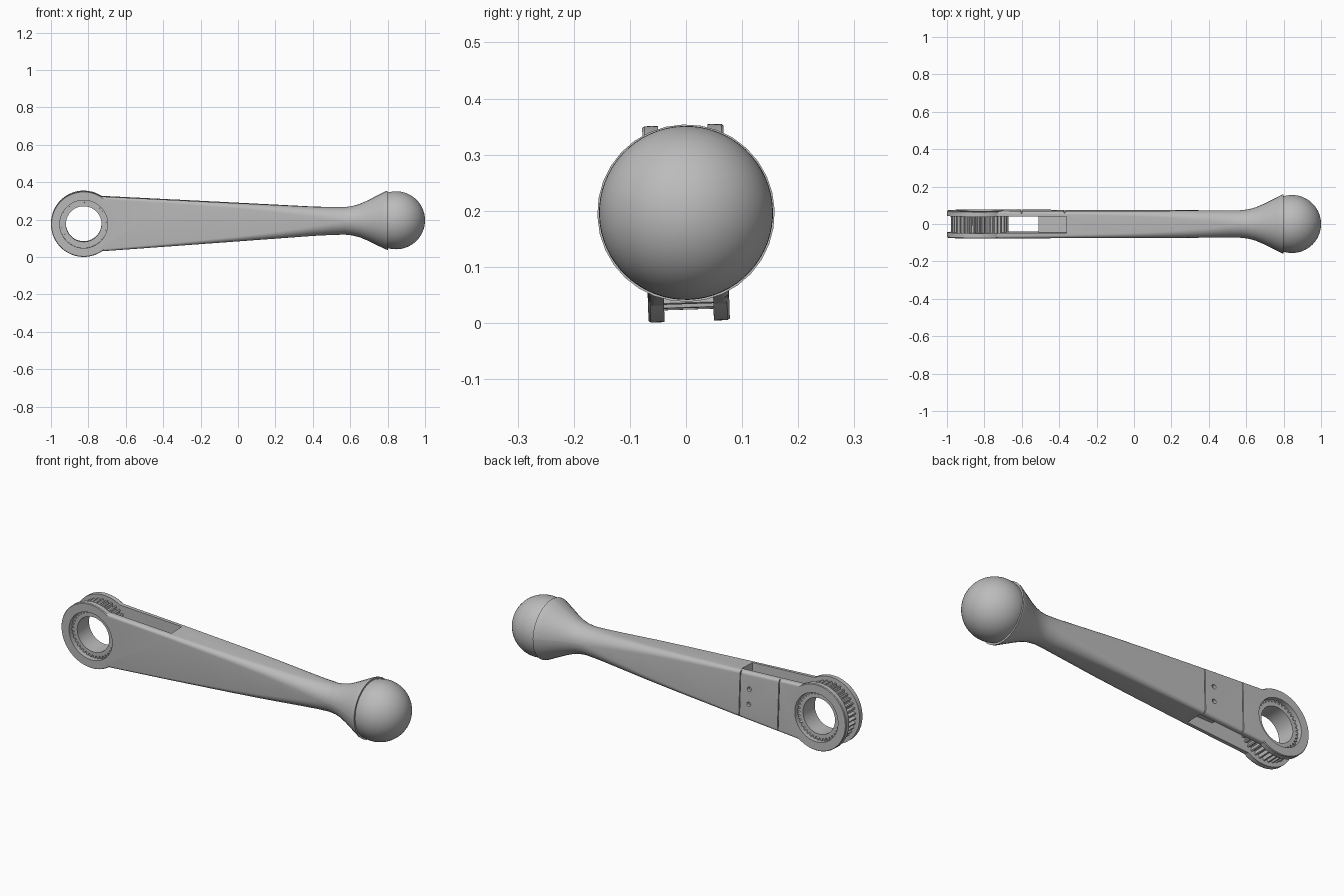
import bpy, bmesh, math
from mathutils import Matrix, Vector

if "Cube" in bpy.data.objects:
    bpy.data.objects.remove(bpy.data.objects["Cube"], do_unlink=True)

steel = bpy.data.materials.new("satin_grey")
steel.use_nodes = True
GREY = (0.5, 0.5, 0.5, 1)
steel.diffuse_color = GREY
bsdf = steel.node_tree.nodes["Principled BSDF"]
bsdf.inputs["Base Color"].default_value = GREY
bsdf.inputs["Roughness"].default_value = 0.5

# The lever is built along its own axis, then pitched and rolled slightly
POSE = (Matrix.Translation((0, 0, 0.187)) @ Matrix.Rotation(-0.011, 4, 'Y')
        @ Matrix.Rotation(math.radians(1.9), 4, 'X'))
HUB_X = -0.825
INNER, OUTER = 0.044, 0.0725     # cheek faces, measured from the middle plane


def make(name, bm):
    bmesh.ops.recalc_face_normals(bm, faces=bm.faces)
    mesh = bpy.data.meshes.new(name)
    bm.to_mesh(mesh)
    bm.free()
    mesh.materials.append(steel)
    ob = bpy.data.objects.new(name, mesh)
    bpy.context.collection.objects.link(ob)
    ob.matrix_world = POSE
    return ob


def bridge(bm, rings, closed):
    """Quads between successive vertex rings."""
    pairs = list(zip(rings, rings[1:] + rings[:1])) if closed else list(zip(rings, rings[1:]))
    for a, b in pairs:
        for i in range(len(a)):
            j = (i + 1) % len(a)
            bm.faces.new((a[i], a[j], b[j], b[i]))


def prism(name, points, y0, y1):
    """Outline in x and z, extruded along y."""
    bm = bmesh.new()
    rings = [[bm.verts.new((x, y, z)) for x, z in points] for y in (y0, y1)]
    bridge(bm, rings, False)
    for ring in rings:
        bm.faces.new(ring)
    return make(name, bm)


def box(name, x0, x1, y0, y1, z):
    return prism(name, [(x0, -z), (x1, -z), (x1, z), (x0, z)], y0, y1)


def disc(name, x, z, r, y0, y1, n):
    turn = [math.tau * k / n for k in range(n)]
    return prism(name, [(x + r * math.cos(a), z + r * math.sin(a)) for a in turn], y0, y1)


def tube(name, profile, n, groove=0):
    """Closed (radius, y) profile spun about the hub; groove cuts splines outside."""
    bm = bmesh.new()
    rings = []
    for k in range(n):
        a = math.tau * k / n
        ring = []
        for r, y in profile:
            if r > 0.12 and k % 4 > 1:
                r -= groove
            ring.append(bm.verts.new((HUB_X + r * math.cos(a), y, r * math.sin(a))))
        rings.append(ring)
    bridge(bm, rings, True)
    return make(name, bm)


# Handle: rounded rectangle blending into a round neck and flared collar
def section(bm, x, width, height, radius, steps=8):
    ring = []
    for q in range(4):
        sy, sz = [(1, 1), (-1, 1), (-1, -1), (1, -1)][q]
        for s in range(steps + 1):
            a = math.pi / 2 * (q + s / steps)
            ring.append(bm.verts.new((x, sy * (width - radius) + radius * math.cos(a),
                                      sz * (height - radius) + radius * math.sin(a))))
    return ring


stations = [(-0.74, 0.147, 0.012), (-0.36, 0.124, 0.018), (0, 0.102, 0.028),
            (0.2, 0.09, 0.038), (0.4, 0.078, 0.054), (0.5, 0.0745, 0.066)]
bm = bmesh.new()
rings = [section(bm, x, OUTER, h, r) for x, h, r in stations]
for x, r in [(0.57, 0.0735), (0.61, 0.078), (0.65, 0.089), (0.69, 0.106),
             (0.73, 0.126), (0.77, 0.146), (0.79, 0.156), (0.8, 0.158)]:
    rings.append(section(bm, x, r, r, r * 0.995))
bridge(bm, rings, False)
bm.faces.new(rings[0])
bm.faces.new(rings[-1])
bmesh.ops.remove_doubles(bm, verts=bm.verts, dist=0.00001)
handle = make("handle", bm)

# Fork slot with pockets above and below a centre block, cover seams, screw holes
cutters = [
    prism("slot_cutter", [(-1.1, -0.3), (-0.36, -0.3), (-0.36, -0.07), (-0.51, -0.07),
                          (-0.51, 0.07), (-0.36, 0.07), (-0.36, 0.3), (-1.1, 0.3)],
          -INNER, INNER),
    disc("hub_cutter", HUB_X, 0, 0.15, -0.2, 0.2, 64),
]
for x in (-0.6, -0.37):
    cutters.append(box("seam_cutter", x - 0.0025, x + 0.0025, 0.062, 0.1, 0.2))
for z in (-0.04, 0.04):
    cutters.append(disc("screw_cutter", -0.425, z, 0.012, 0.055, 0.1, 20))
for c in cutters:
    c.hide_render = True
    mod = handle.modifiers.new(c.name, 'BOOLEAN')
    mod.operation = 'DIFFERENCE'
    mod.solver = 'EXACT'
    mod.object = c
bpy.context.view_layer.update()
graph = bpy.context.evaluated_depsgraph_get()
cut_mesh = bpy.data.meshes.new_from_object(handle.evaluated_get(graph))
handle.modifiers.clear()
handle.data = cut_mesh
for c in cutters:
    bpy.data.objects.remove(c, do_unlink=True)

# Hub cheeks with chamfered rims, and the splined sleeve between them
parts = [handle]
for name, side in (("front_cheek", -1), ("back_cheek", 1)):
    outline = [(0.128, INNER), (0.175, INNER), (0.175, OUTER - 0.004),
               (0.172, OUTER), (0.128, OUTER)]
    parts.append(tube(name, [(r, side * y) for r, y in outline], 96))
parts.append(tube("splined_sleeve", [(0.095, -0.05), (0.13, -0.05), (0.13, -INNER),
                                     (0.154, -INNER), (0.154, INNER), (0.13, INNER),
                                     (0.13, 0.05), (0.095, 0.05)], 144, 0.016))

# Ball knob
bm = bmesh.new()
bmesh.ops.create_uvsphere(bm, u_segments=64, v_segments=32, radius=0.155,
                          matrix=Matrix.Translation(Vector((0.845, 0, 0)))
                          @ Matrix.Rotation(math.pi / 2, 4, 'Y'))
parts.append(make("ball_knob", bm))

for ob in parts:
    bpy.ops.object.select_all(action='DESELECT')
    ob.select_set(True)
    bpy.context.view_layer.objects.active = ob
    bpy.ops.object.shade_smooth_by_angle(angle=math.radians(28))
